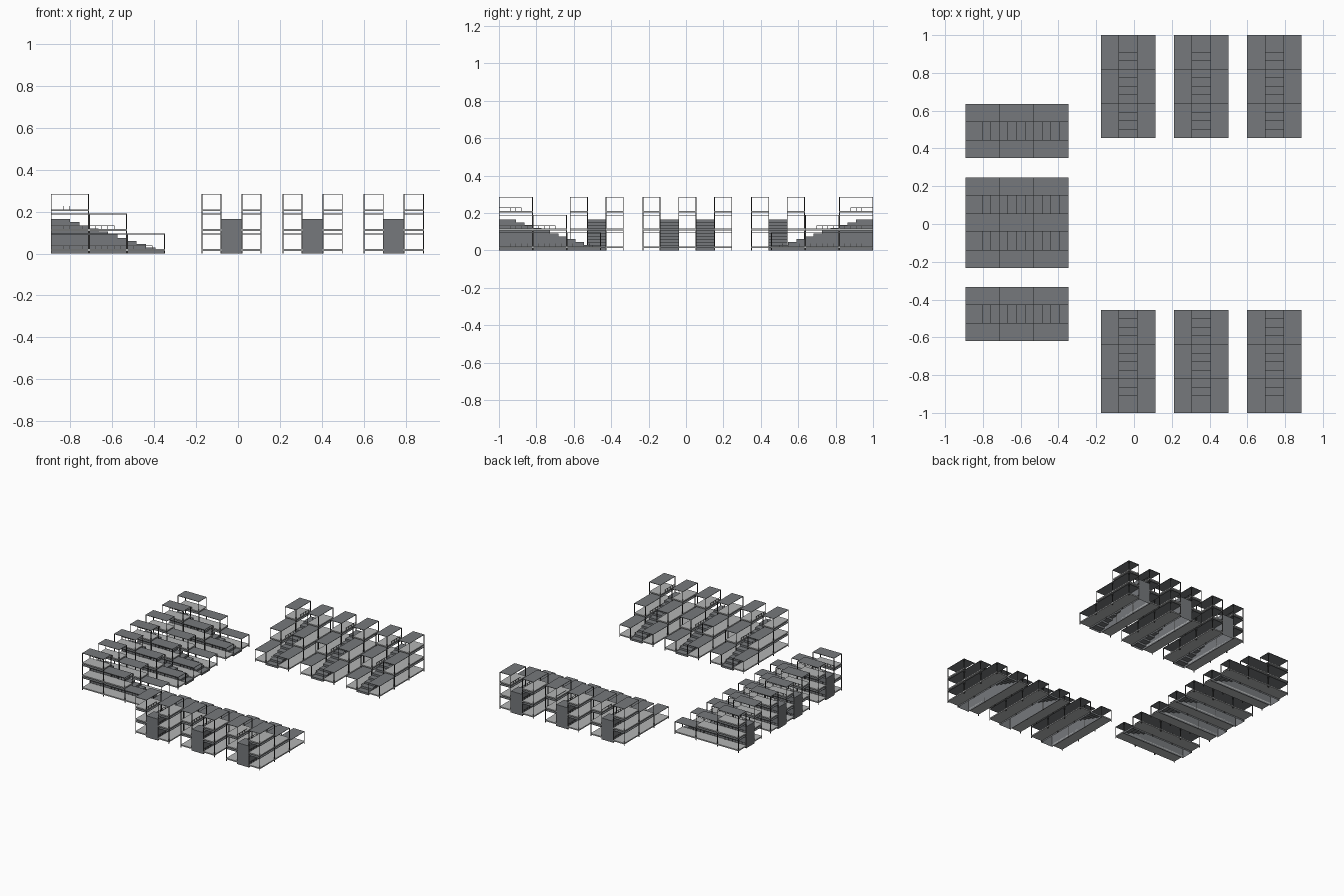
import bpy, bmesh
from mathutils import Matrix, Vector

if "Cube" in bpy.data.objects:
    bpy.data.objects.remove(bpy.data.objects["Cube"])

W = 0.0957          # width of one terrace or stair strip
L = 0.545           # strip length
M = L / 3           # module length
H = 0.095           # storey height
P = 0.004           # post thickness


def material(name, c):
    m = bpy.data.materials.new(name)
    m.diffuse_color = (*c, 1)
    m.use_nodes = True
    m.node_tree.nodes["Principled BSDF"].inputs["Base Color"].default_value = m.diffuse_color
    return m


GREY = material("slate_grey", (0.18, 0.19, 0.20))
LIGHT = material("light_floor", (0.45, 0.46, 0.46))
DARK = material("dark_metal", (0.05, 0.05, 0.05))


def box(bm, place, lo, hi):
    a, b = place(*lo), place(*hi)
    size = [abs(b[i] - a[i]) for i in range(3)]
    bmesh.ops.create_cube(bm, size=1, matrix=Matrix.Translation((a + b) / 2)
                          @ Matrix.Diagonal((*size, 1)))


def stair(bm, place, v):
    # stepped profile with a double-length landing, open underneath
    t, r = L / 12, 0.015
    pts = [(0, 0), (0, 11 * r)]
    for i in range(11):
        z = (11 - i) * r
        pts += [((i + 2) * t, z), ((i + 2) * t, z - r)]
    rows = [[bm.verts.new(place(u, v + s * W / 2, z)) for u, z in pts]
            for s in (-1, 1)]
    for row in rows:
        bm.faces.new(row)
    for i in range(len(pts) - 1):
        bm.faces.new((rows[0][i], rows[0][i + 1], rows[1][i + 1], rows[1][i]))
    bmesh.ops.recalc_face_normals(bm, faces=bm.faces)


def terrace(parts, place, v, rail_sides):
    a, b = v - W / 2, v + W / 2
    for level in range(3):
        z, end = level * H, (3 - level) * M
        # floor slab and thin roof plate of this storey
        box(parts["floors"], place, (0, a, z + 0.012), (end, b, z + 0.021))
        box(parts["roofs"], place, (0, a, z + H - 0.003), (end, b, z + H))
        for m in range(3 - level):
            u = m * M
            # four corner posts per module
            for pu in (u, u + M - P):
                for pv in (a, b - P):
                    box(parts["posts"], place, (pu, pv, z), (pu + P, pv + P, z + H - 0.003))
            # low railing beside the stair, leaving a way through
            n = 4 if m == 2 - level else 6
            for s in rail_sides:
                rv = b - 0.003 if s > 0 else a + 0.001
                box(parts["railings"], place, (u, rv, z + 0.036), (u + n * M / 6, rv + 0.002, z + 0.038))
                for k in range(1, n + 1):
                    ru = u + k * M / 6
                    box(parts["railings"], place, (ru - 0.002, rv, z + 0.02), (ru, rv + 0.002, z + 0.037))


def block(name, place, stairs):
    # alternating terraces and stairs: one more terrace than stairs
    parts = {k: bmesh.new() for k in ("floors", "roofs", "posts", "railings", "stairs")}
    for i in range(stairs + 1):
        sides = ([-1] if i > 0 else []) + ([1] if i < stairs else [])
        terrace(parts, place, (2 * i - stairs) * W, sides)
    for i in range(stairs):
        stair(parts["stairs"], place, (2 * i + 1 - stairs) * W)
    mats = {"floors": LIGHT, "roofs": GREY, "posts": DARK, "railings": DARK, "stairs": GREY}
    for k, bm in parts.items():
        me = bpy.data.meshes.new(name + "_" + k)
        bm.to_mesh(me)
        bm.free()
        me.materials.append(mats[k])
        bpy.context.collection.objects.link(bpy.data.objects.new(name + "_" + k, me))


# left row: tall end at -x, middle block has two stairs
for name, c, n in (("left_front", -0.477, 1), ("left_middle", 0.007, 2), ("left_back", 0.492, 1)):
    block(name, lambda u, v, z, c=c: Vector((-0.893 + u, c + v, z)), n)

# front and back rows: tall ends outward at -y and +y
for i in range(3):
    c = -0.031 + 0.387 * i
    for name, s in (("front", -1), ("back", 1)):
        block(f"{name}_{i + 1}", lambda u, v, z, c=c, s=s: Vector((c + v, s * (1 - u), z)), 1)
